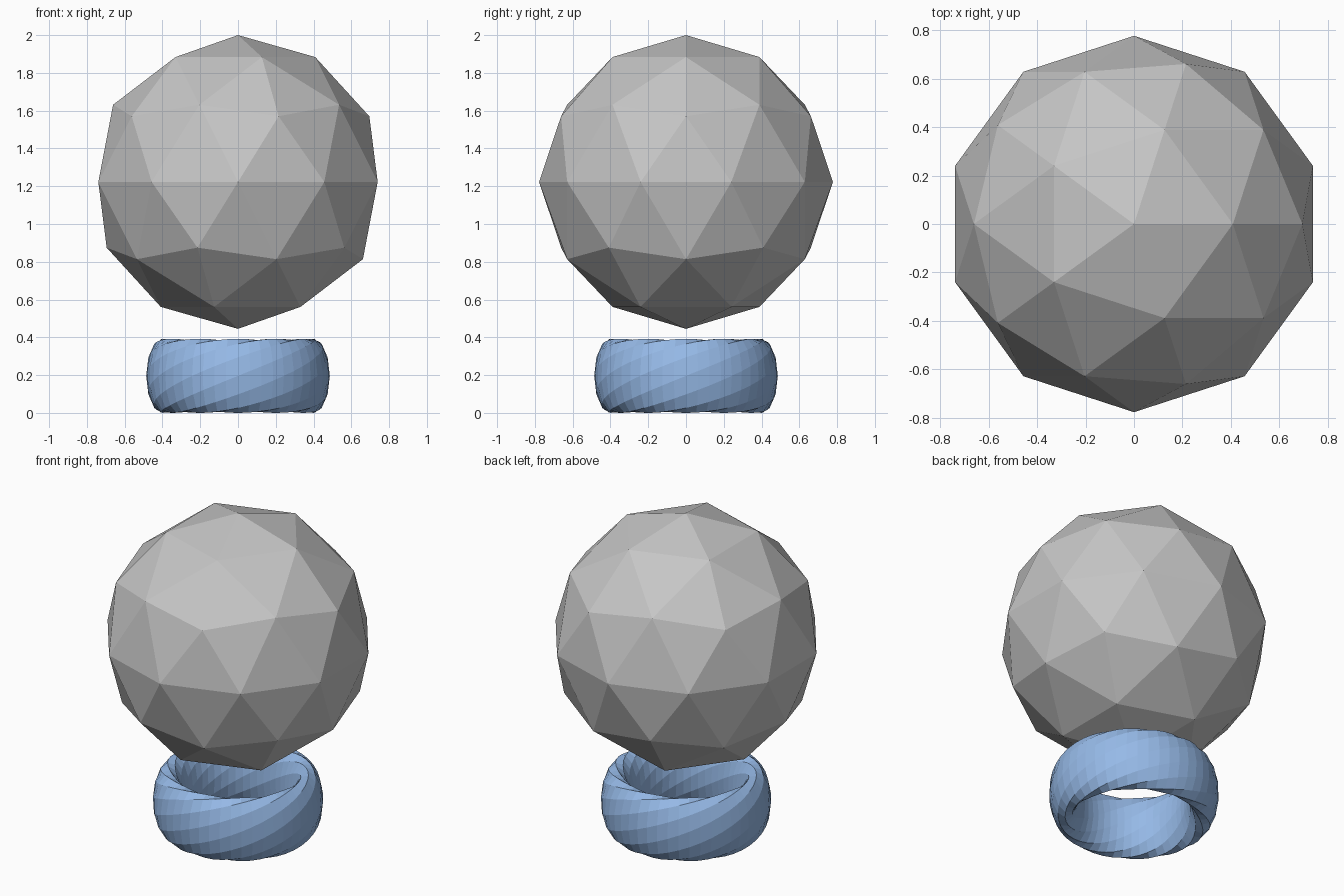
import bpy, bmesh, math

if "Cube" in bpy.data.objects:
    bpy.data.objects.remove(bpy.data.objects["Cube"])


def material(name, rgb):
    m = bpy.data.materials.new(name)
    m.diffuse_color = (*rgb, 1.0)
    m.use_nodes = True
    m.node_tree.nodes["Principled BSDF"].inputs["Base Color"].default_value = m.diffuse_color
    return m


def add_object(name, bm, mat):
    bmesh.ops.recalc_face_normals(bm, faces=bm.faces)
    mesh = bpy.data.meshes.new(name)
    bm.to_mesh(mesh)
    bm.free()
    mesh.materials.append(mat)
    obj = bpy.data.objects.new(name, mesh)
    bpy.context.collection.objects.link(obj)
    return obj


grey = material("grey", (0.56, 0.56, 0.56))
blue = material("light_blue", (0.33, 0.53, 0.87))

# Faceted ball floating just above the ring
bm = bmesh.new()
bmesh.ops.create_icosphere(bm, subdivisions=2, radius=0.7775)
ball = add_object("faceted_ball", bm, grey)
ball.location.z = 1.2225

# Base ring: tall oval section that turns once on its way round
RADIUS, HALF_WIDTH, HALF_HEIGHT = 0.40, 0.086, 0.196
MAJOR, MINOR, TWISTS = 48, 12, 1
bm = bmesh.new()
loops = []
for i in range(MAJOR):
    turn = 2 * math.pi * i / MAJOR
    loop = []
    for j in range(MINOR):
        a = 2 * math.pi * j / MINOR + turn * TWISTS
        r = RADIUS + HALF_WIDTH * math.cos(a)
        loop.append(bm.verts.new((r * math.cos(turn), r * math.sin(turn),
                                  HALF_HEIGHT * math.sin(a))))
    loops.append(loop)
for i in range(MAJOR):
    here, following = loops[i], loops[(i + 1) % MAJOR]
    for j in range(MINOR):
        k = (j + 1) % MINOR
        bm.faces.new((here[j], following[j], following[k], here[k]))
ring = add_object("twisted_base_ring", bm, blue)
ring.location.z = HALF_HEIGHT
